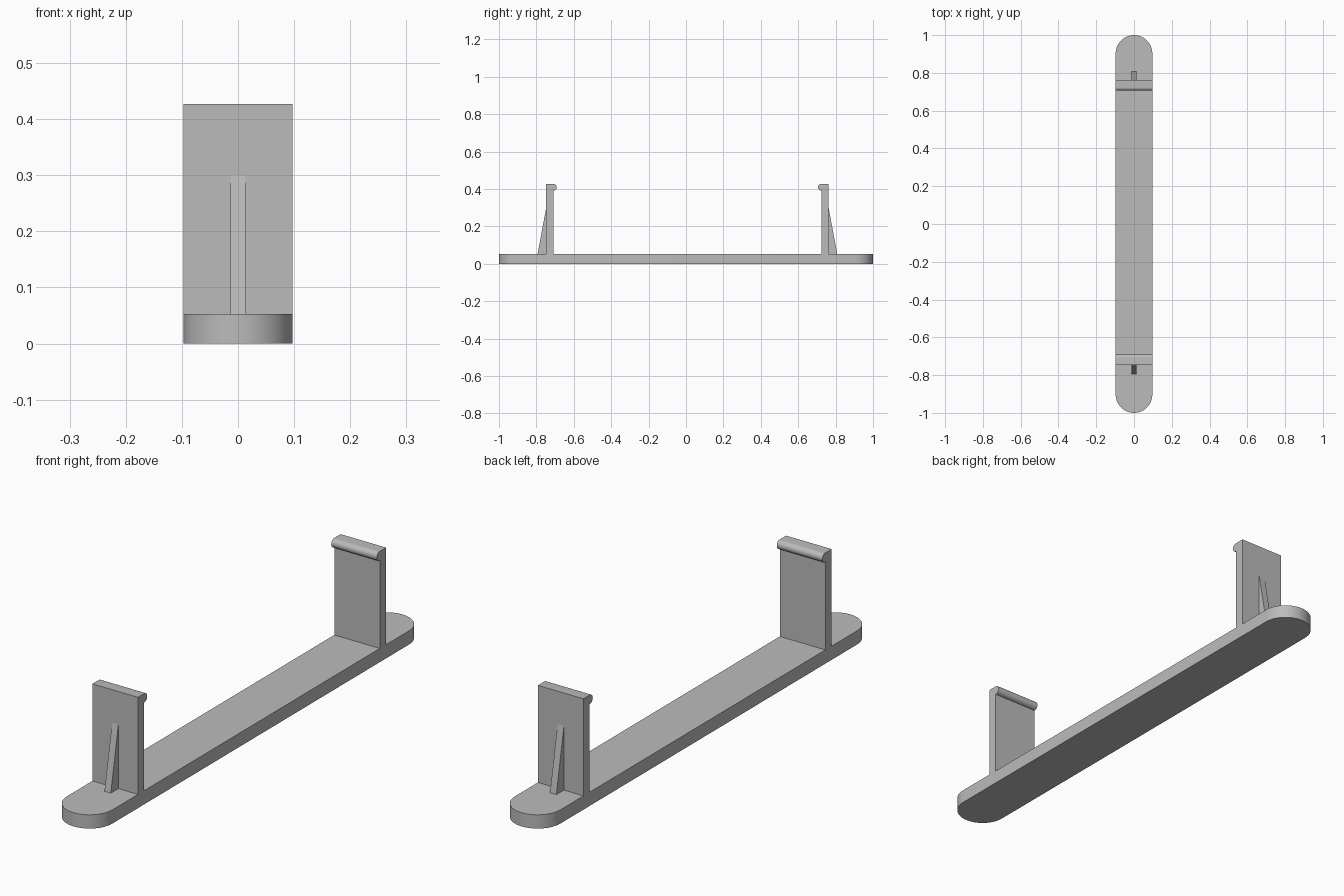
import bpy
import bmesh
from math import sin, cos, pi
from mathutils import Vector

cube = bpy.data.objects.get("Cube")
if cube:
    bpy.data.objects.remove(cube, do_unlink=True)

HALF_W = 0.097      # half width of the rail and posts
BASE_H = 0.053      # thickness of the rail
TOP = 0.427         # height of the posts
SHIFT = 0.0075      # the posts sit slightly towards the back

grey = bpy.data.materials.new("plain grey")
grey.use_nodes = True
colour = (0.5, 0.5, 0.5, 1)
grey.diffuse_color = colour
grey.node_tree.nodes["Principled BSDF"].inputs["Base Color"].default_value = colour


def extrude_profile(name, points, offset):
    """Extrude a closed outline along the offset vector into a solid."""
    bm = bmesh.new()
    face = bm.faces.new([bm.verts.new(p) for p in points])
    result = bmesh.ops.extrude_face_region(bm, geom=[face])
    verts = [g for g in result["geom"] if isinstance(g, bmesh.types.BMVert)]
    bmesh.ops.translate(bm, verts=verts, vec=Vector(offset))
    bmesh.ops.recalc_face_normals(bm, faces=bm.faces)
    mesh = bpy.data.meshes.new(name)
    bm.to_mesh(mesh)
    bm.free()
    mesh.materials.append(grey)
    obj = bpy.data.objects.new(name, mesh)
    bpy.context.collection.objects.link(obj)
    bpy.ops.object.select_all(action='DESELECT')
    obj.select_set(True)
    bpy.context.view_layer.objects.active = obj
    bpy.ops.object.shade_smooth_by_angle(angle=pi / 6)
    return obj


def arc(radius, start, end, steps):
    angles = [start + (end - start) * i / steps for i in range(steps + 1)]
    return [(radius * cos(a), radius * sin(a)) for a in angles]


# Long rail with round ends
end_y = 1 - HALF_W
outline = [(x, y + end_y, 0) for x, y in arc(HALF_W, 0, pi, 32)]
outline += [(x, y - end_y, 0) for x, y in arc(HALF_W, pi, 2 * pi, 32)]
extrude_profile("base_rail", outline, (0, 0, BASE_H))

# Upright posts, each with a rounded inward lip and an outer rib
OUTER, INNER, LIP_R = 0.755, 0.717, 0.0175
for side, label in ((-1, "front"), (1, "back")):
    def place(profile, x):
        return [(x, side * y + SHIFT, z) for y, z in profile]

    lip = [(INNER - 0.001 + y, TOP - LIP_R + z)
           for y, z in arc(LIP_R, pi / 2, 3 * pi / 2, 16)]
    post = [(OUTER, BASE_H), (OUTER, TOP)] + lip
    post += [(INNER, TOP - 2 * LIP_R), (INNER, BASE_H)]
    extrude_profile(label + "_post", place(post, -HALF_W), (2 * HALF_W, 0, 0))

    rib = [(OUTER, BASE_H), (OUTER + 0.046, BASE_H), (OUTER, 0.3)]
    extrude_profile(label + "_rib", place(rib, -0.0135), (0.027, 0, 0))
